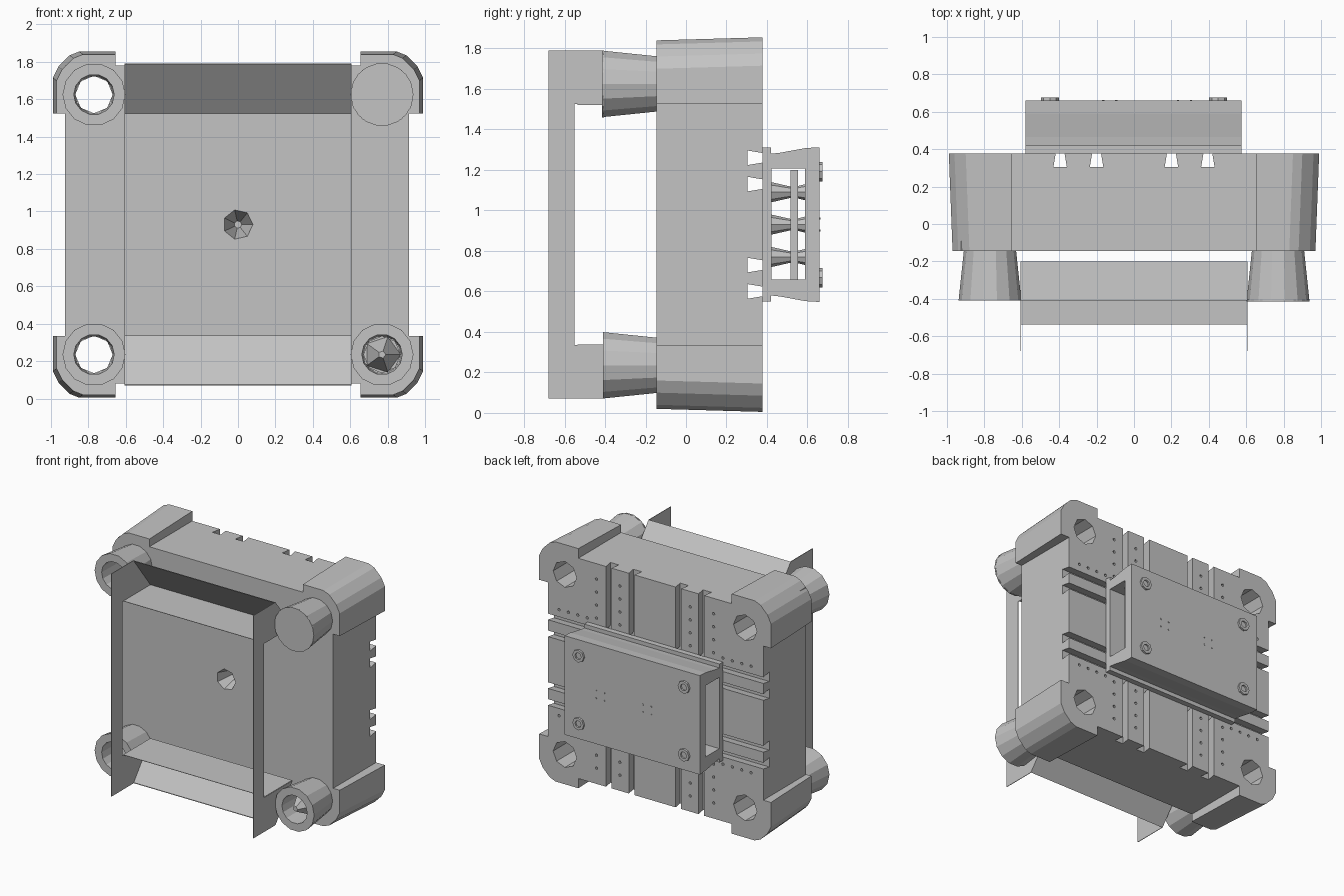
import bpy, bmesh, math

cube = bpy.data.objects.get("Cube")
if cube:
    bpy.data.objects.remove(cube, do_unlink=True)

grey = bpy.data.materials.new("plain_grey")
grey.use_nodes = True
COLOUR = (0.55, 0.55, 0.55, 1)
grey.diffuse_color = COLOUR
grey.node_tree.nodes["Principled BSDF"].inputs["Base Color"].default_value = COLOUR

MID = 0.93  # height of the model's middle


def finish(name, bm):
    bmesh.ops.recalc_face_normals(bm, faces=bm.faces[:])
    mesh = bpy.data.meshes.new(name)
    bm.to_mesh(mesh)
    bm.free()
    obj = bpy.data.objects.new(name, mesh)
    obj.data.materials.append(grey)
    bpy.context.collection.objects.link(obj)
    return obj


def add_prism(bm, pts, axis, a, b):
    """Extrude a profile: (x, y) along z, (x, z) along y or (y, z) along x."""
    def at(p, t):
        return {"x": (t, p[0], p[1]), "y": (p[0], t, p[1]), "z": (p[0], p[1], t)}[axis]
    low = [bm.verts.new(at(p, a)) for p in pts]
    high = [bm.verts.new(at(p, b)) for p in pts]
    bm.faces.new(low)
    bm.faces.new(high)
    for i in range(len(pts)):
        j = (i + 1) % len(pts)
        bm.faces.new((low[i], low[j], high[j], high[i]))


def prism(name, pts, axis, a, b):
    bm = bmesh.new()
    add_prism(bm, pts, axis, a, b)
    return finish(name, bm)


def rect(u0, u1, v0, v1):
    return [(u0, v0), (u1, v0), (u1, v1), (u0, v1)]


def ring(x, z, r, n):
    return [(x + r * math.cos(math.tau * i / n), z + r * math.sin(math.tau * i / n))
            for i in range(n)]


def lathe(name, x, z, profile, n, closed=False):
    """Turn (radius, y) points about an axis parallel to y."""
    bm = bmesh.new()
    loops = [[bm.verts.new((px, y, pz)) for px, pz in ring(x, z, r, n)] for r, y in profile]
    for k in range(len(loops) if closed else len(loops) - 1):
        a, b = loops[k], loops[(k + 1) % len(loops)]
        for i in range(n):
            j = (i + 1) % n
            bm.faces.new((a[i], a[j], b[j], b[i]))
    if not closed:
        bm.faces.new(loops[0])
        bm.faces.new(loops[-1])
    return finish(name, bm)


def cut(obj, cutter):
    cutter.hide_render = True
    cutter.hide_set(True)
    cutter.display_type = "WIRE"
    mod = obj.modifiers.new("cut", "BOOLEAN")
    mod.operation = "DIFFERENCE"
    mod.solver = "EXACT"
    mod.object = cutter


SIDES = (-1, 1)
CORNERS = [(sx, sz) for sx in SIDES for sz in SIDES]
PEG_X, PEG_Z = 0.77, 0.695
FRONT, BACK = -0.145, 0.378

# Main block
body = prism("main_block", rect(-0.925, 0.915, MID - 0.85, MID + 0.85), "y", FRONT, BACK)

# Dovetail grooves across the back, in both directions
across, upright = bmesh.new(), bmesh.new()
for s in SIDES:
    for bm, axis, centres in ((upright, "z", (0.2, 0.395)), (across, "x", (0.2, 0.33))):
        for c in centres:
            mid = s * c + (MID if axis == "x" else 0)
            pts = [(mid - 0.036, 0.305), (mid + 0.036, 0.305),
                   (mid + 0.02, 0.4), (mid - 0.02, 0.4)]
            if axis == "x":
                pts = [(y, z) for z, y in pts]
            add_prism(bm, pts, axis, -1.2, 2.2)
cut(body, finish("groove_cutter_across", across))
cut(body, finish("groove_cutter_upright", upright))

# Corner bores and small peg holes
bores, holes = bmesh.new(), bmesh.new()
for sx, sz in CORNERS:
    add_prism(bores, ring(sx * PEG_X, MID + sz * PEG_Z, 0.1, 8), "y", -0.3, 0.5)
    for k in range(4):
        for x, z in ((0.5, 0.43 + 0.1 * k), (0.3, 0.43 + 0.1 * k), (0.58 + 0.08 * k, 0.41)):
            add_prism(holes, ring(sx * x, MID + sz * z, 0.011, 6), "y", 0.33, 0.4)
bore_cutter = finish("bore_cutter", bores)
cut(body, bore_cutter)
cut(body, finish("peg_hole_cutter", holes))

# Faceted dimple in the front
cut(body, lathe("dimple_cutter", 0, MID, [(0.08, -0.2), (0.08, FRONT), (0.02, 0.05)], 7))

# Chamfered corner brackets, flared a little towards the back
for sx, sz in CORNERS:
    pts = [(0.655, 0.595), (0.97, 0.595), (0.97, 0.77), (0.94, 0.83), (0.88, 0.89),
           (0.83, 0.91), (0.655, 0.91)]
    bracket = prism("corner_bracket", [(sx * x, MID + sz * z) for x, z in pts], "y", FRONT, BACK)
    for v in bracket.data.vertices:
        if v.co.y > 0:
            if abs(v.co.x) > 0.7:
                v.co.x += sx * 0.02
            if abs(v.co.z - MID) > 0.7:
                v.co.z += sz * 0.015
    cut(bracket, bore_cutter)

# Flared tubes on the front corners
for sx, sz in CORNERS:
    lathe("corner_tube", sx * PEG_X, MID + sz * PEG_Z,
          [(0.168, -0.41), (0.14, FRONT), (0.1, FRONT), (0.108, -0.41)], 14, True)
lathe("tube_cap", PEG_X, MID + PEG_Z, [(0.168, -0.415), (0.168, -0.405)], 18)
lathe("tube_plug", PEG_X, MID - PEG_Z, [(0.1, -0.25), (0.1, -0.22)], 8)
lathe("tube_point", PEG_X, MID - PEG_Z, [(0.02, -0.4), (0.1, -0.25)], 5)

# Front frame: two C-shaped side sheets joined by folded shelves
half = [(-0.41, 0.86), (-0.2, 0.595), (-0.55, 0.595)]
outline = [(-0.68, MID + 0.86)] + [(y, MID + z) for y, z in half]
outline += [(y, MID - z) for y, z in reversed(half)] + [(-0.68, MID - 0.86)]
for s in SIDES:
    prism("frame_side", outline, "x", s * 0.605 - 0.002, s * 0.605 + 0.002)
for s in SIDES:
    fold = [(-0.537, 0.595), (-0.2, 0.595), (-0.41, 0.86),
            (-0.41, 0.855), (-0.205, 0.592), (-0.537, 0.592)]
    prism("frame_shelf", [(y, MID + s * z) for y, z in fold], "x", -0.605, 0.605)

# Box on the back, open from end to end
rim = [(BACK, 0.38), (0.42, 0.38), (0.42, 0.35), (0.465, 0.355), (0.59, 0.378), (0.66, 0.382)]
profile = [(y, MID + z) for y, z in rim] + [(y, MID - z) for y, z in reversed(rim)]
box = prism("rear_box", profile, "x", -0.58, 0.575)
cut(box, prism("window_cutter", rect(0.422, 0.588, MID - 0.272, MID + 0.278), "x", -0.8, 0.8))

# Board and spacers inside the box
prism("inner_board", rect(0.515, 0.552, MID - 0.27, MID + 0.27), "x", -0.52, 0.52)
for dz in (-0.16, 0, 0.16):
    for x in (-0.38, 0.1):
        lathe("spacer", x, MID + dz, [(0.05, 0.42), (0.025, 0.53), (0.04, 0.59)], 8)

# Bolts and small pins on the back of the box
for sx, sz in CORNERS:
    x, z = sx * 0.45, MID + sz * 0.262
    lathe("bolt_head", x, z, [(0.048, 0.655), (0.048, 0.675), (0.026, 0.675), (0.026, 0.662)], 8, True)
    for x0 in (-0.13, 0.27):
        lathe("box_pin", x0 + sx * 0.035, MID + sz * 0.03, [(0.006, 0.655), (0.006, 0.664)], 6)
